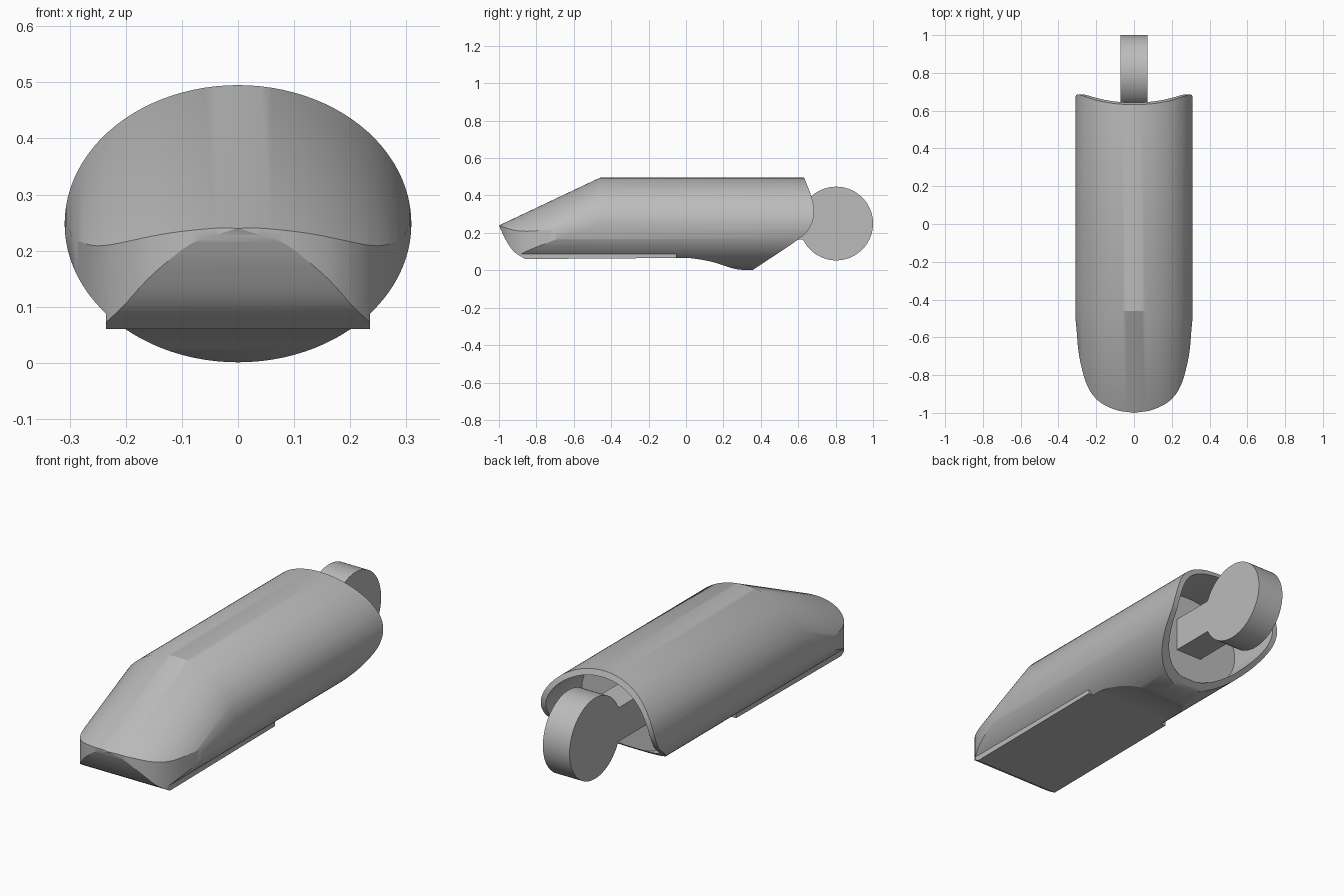
import bpy, bmesh, math
from mathutils import Vector

cube = bpy.data.objects.get("Cube")
if cube:
    bpy.data.objects.remove(cube, do_unlink=True)

grey = bpy.data.materials.new("plain grey")
grey.use_nodes = True
COLOUR = (0.5, 0.5, 0.5, 1)
grey.diffuse_color = COLOUR
grey.node_tree.nodes["Principled BSDF"].inputs["Base Color"].default_value = COLOUR

RX, RZ, ZC = 0.309, 0.247, 0.248   # oval cross-section


def loft(name, rings):
    """Closed solid through matching rings of points."""
    bm = bmesh.new()
    loops = [[bm.verts.new(p) for p in ring] for ring in rings]
    n = len(loops[0])
    for a, b in zip(loops, loops[1:]):
        for i in range(n):
            j = (i + 1) % n
            bm.faces.new((a[i], a[j], b[j], b[i]))
    bm.faces.new(loops[0])
    bm.faces.new(loops[-1])
    bmesh.ops.recalc_face_normals(bm, faces=bm.faces)
    mesh = bpy.data.meshes.new(name)
    bm.to_mesh(mesh)
    bm.free()
    mesh.materials.append(grey)
    ob = bpy.data.objects.new(name, mesh)
    bpy.context.collection.objects.link(ob)
    return ob


def box(name, x, y0, y1, z0, z1):
    return loft(name, [[(-x, y, z0), (x, y, z0), (x, y, z1), (-x, y, z1)]
                       for y in (y0, y1)])


def oval(y, inset=0.0, n=96):
    return [((RX - inset) * math.cos(math.tau * i / n), y,
             ZC + (RZ - inset) * math.sin(math.tau * i / n)) for i in range(n)]


def spline(points, steps=6):
    """Smooth curve through a few 2D points."""
    p = [Vector(q) for q in points]
    p = [2 * p[0] - p[1]] + p + [2 * p[-1] - p[-2]]
    out = []
    for a, b, c, d in zip(p, p[1:], p[2:], p[3:]):
        for k in range(steps):
            t = k / steps
            out.append(0.5 * (2 * b + (c - a) * t + (2 * a - 5 * b + 4 * c - d) * t * t
                              + (3 * b - a - 3 * c + d) * t ** 3))
    return out + [p[-2]]


def combine(target, tool, operation):
    mod = target.modifiers.new(operation, "BOOLEAN")
    mod.operation, mod.solver, mod.object = operation, "EXACT", tool
    bpy.context.view_layer.update()
    graph = bpy.context.evaluated_depsgraph_get()
    mesh = bpy.data.meshes.new_from_object(target.evaluated_get(graph))
    target.modifiers.clear()
    target.data = mesh
    bpy.data.objects.remove(tool, do_unlink=True)


# Oval shell with a flat-sided sole
shell = loft("finger_shell", [oval(-1.1), oval(0.8)])
combine(shell, box("sole", 0.235, -1.0, -0.05, 0.05, 0.12), "UNION")

# Side outline: chin, sole, rear tongue and curved rear opening
chin = spline([(-1, 0.24), (-0.965, 0.165), (-0.92, 0.1), (-0.86, 0.06)])
belly = spline([(-0.05, 0.066), (0.03, 0.064), (0.14, 0.045), (0.26, 0.008), (0.35, 0)])
rear = spline([(0.36, 0.004), (0.6, 0.165), (0.665, 0.235), (0.685, 0.31),
               (0.672, 0.39), (0.63, 0.5)])
outline = chin + belly + rear + [Vector((0.6, 0.7)), Vector((-1, 0.7))]
combine(shell, loft("side_outline", [[(x, p.x, p.y) for p in outline] for x in (-0.5, 0.5)]),
        "INTERSECT")

# Plan outline: rounded tip
half = spline([(0, -1), (0.1, -0.983), (0.19, -0.935), (0.25, -0.85),
               (0.29, -0.7), (0.305, -0.55), (0.32, -0.4)])
half.append(Vector((0.32, 1)))
plan = half + [Vector((-p.x, p.y)) for p in reversed(half[1:])]
combine(shell, loft("plan_outline", [[(p.x, p.y, z) for p in plan] for z in (-0.5, 1)]),
        "INTERSECT")

# Sloping nail surface: the oval top sheared down towards the tip
arc = [(p[0], p[2]) for p in oval(0)[:49]]
dome = [(0.33, -1), (0.33, 0.2)] + arc + [(-0.33, 0.2), (-0.33, -1)]
slope = [(-1.2, -0.35), (-0.46, 0), (-0.4, 0.0283)]
combine(shell, loft("nail_slope", [[(x, y, z + dz if z > -1 else z) for x, z in dome]
                                   for y, dz in slope]
                    + [[(x * 1.2, 1, z + 0.3 if z > -1 else z) for x, z in dome]]),
        "INTERSECT")

# Hollow rear end
combine(shell, loft("cavity", [oval(0.4, 0.027), oval(1.2, 0.027)]), "DIFFERENCE")

# Hinge: bar from the cavity wall to a round knuckle
hinge = box("hinge_bar", 0.072, 0.38, 0.75, 0.165, 0.33)
knuckle = loft("knuckle", [[(x, 0.803 + 0.197 * math.cos(math.tau * i / 80),
                             0.25 + 0.197 * math.sin(math.tau * i / 80)) for i in range(80)]
                           for x in (-0.072, 0.072)])
combine(hinge, knuckle, "UNION")
hinge.name = "hinge_and_knuckle"

for ob in (shell, hinge):
    bpy.ops.object.select_all(action="DESELECT")
    ob.select_set(True)
    bpy.context.view_layer.objects.active = ob
    bpy.ops.object.shade_smooth_by_angle(angle=math.radians(25))
